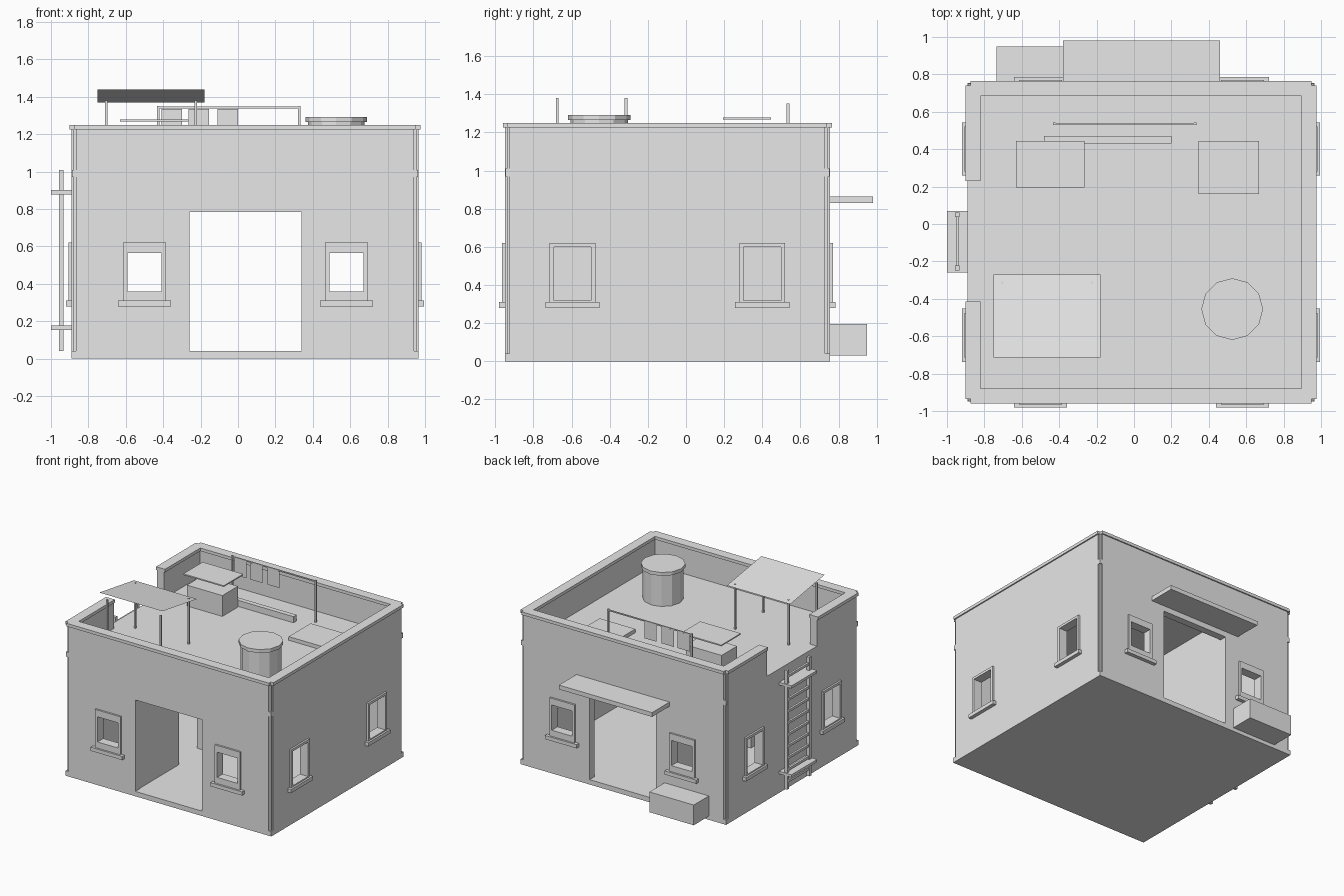
import bpy, bmesh
from mathutils import Matrix, Vector

default = bpy.data.objects.get("Cube")
if default:
    bpy.data.objects.remove(default, do_unlink=True)

plaster = bpy.data.materials.new("light_grey")
plaster.use_nodes = True
GREY = (0.8, 0.8, 0.8, 1)
plaster.diffuse_color = GREY
plaster.node_tree.nodes["Principled BSDF"].inputs["Base Color"].default_value = GREY


def finish(name, bm):
    mesh = bpy.data.meshes.new(name)
    bm.to_mesh(mesh)
    bm.free()
    mesh.materials.append(plaster)
    ob = bpy.data.objects.new(name, mesh)
    bpy.context.scene.collection.objects.link(ob)
    return ob


def box(name, x, y, z):
    """Box from (min, max) pairs."""
    bm = bmesh.new()
    size = Vector((x[1] - x[0], y[1] - y[0], z[1] - z[0]))
    mid = Vector((sum(x), sum(y), sum(z))) / 2
    bmesh.ops.create_cube(bm, size=1, matrix=Matrix.Translation(mid) @ Matrix.Diagonal(size).to_4x4())
    return finish(name, bm)


def cylinder(name, centre, radius, z, sides=12):
    bm = bmesh.new()
    bmesh.ops.create_cone(bm, cap_ends=True, segments=sides, radius1=radius, radius2=radius,
                          depth=z[1] - z[0],
                          matrix=Matrix.Translation((*centre, sum(z) / 2)))
    return finish(name, bm)


def sheet(name, corners):
    bm = bmesh.new()
    bm.faces.new([bm.verts.new(c) for c in corners])
    return finish(name, bm)


def carve(ob, cuts):
    """Subtract boxes from an object and discard the cutters."""
    for cut in cuts:
        cutter = box("cutter", *cut)
        cutter.hide_render = True
        mod = ob.modifiers.new("cut", "BOOLEAN")
        mod.operation, mod.solver, mod.object = "DIFFERENCE", "EXACT", cutter
        bpy.context.view_layer.objects.active = ob
        bpy.ops.object.modifier_apply(modifier=mod.name)
        bpy.data.objects.remove(cutter, do_unlink=True)


# Main dimensions
X, Y = (-0.89, 0.965), (-0.95, 0.755)
FLOOR, ROOF, TOP = 0.04, 1.01, 1.25
THICK, LIP, NOTCH = 0.06, 0.01, 0.025


def grow(span, d):
    return (span[0] - d, span[1] + d)


def corner_cuts(xs, ys, z, n):
    return [(grow((x, x), n), grow((y, y), n), z) for x in xs for y in ys]


IN_X, IN_Y = grow(X, -THICK), grow(Y, -THICK)
DOOR = (-0.26, 0.34)
LADDER_GAP = (-0.415, 0.23)
FRONT_WINDOWS = (-0.5, 0.58)
SIDE_WINDOWS = (-0.595, 0.4)

# Lower walls with room, doorways and window openings
walls = box("walls", X, Y, (0, ROOF))
cuts = [(IN_X, IN_Y, (FLOOR, 0.95)), (DOOR, (-2, 2), (FLOOR, 0.785))]
cuts += [(grow((c, c), 0.092), (-2, 2), (0.36, 0.565)) for c in FRONT_WINDOWS]
cuts += [((-2, 2), grow((c, c), 0.098), (0.32, 0.6)) for c in SIDE_WINDOWS]
carve(walls, cuts + corner_cuts(X, Y, (FLOOR, 2), NOTCH))

# Parapet and its coping, open where the ladder arrives
gap = ((-2, -0.7), LADDER_GAP, (ROOF - 0.5, 2))
parapet = box("parapet", X, Y, (ROOF, TOP - 0.025))
carve(parapet, [(IN_X, IN_Y, (0, 2)), gap] + corner_cuts(X, Y, (0, 2), NOTCH))
OUT_X, OUT_Y = grow(X, LIP), grow(Y, LIP)
coping = box("coping", OUT_X, OUT_Y, (TOP - 0.025, TOP))
carve(coping, [(grow(IN_X, -LIP), grow(IN_Y, -LIP), (0, 2)), gap]
      + corner_cuts(OUT_X, OUT_Y, (0, 2), NOTCH))

# Corner trims set into the notches
for sx, x in zip((1, -1), X):
    for sy, y in zip((1, -1), Y):
        def trim(name, inset, z):
            box(name, sorted((x + sx * inset, x + sx * 0.03)),
                sorted((y + sy * inset, y + sy * 0.03)), z)
        trim("corner_trim", 0.01, (FLOOR, TOP - 0.025))
        trim("corner_cap", 0.003, (0.97, ROOF))

# Inner partition with a passage
PART_X = (-0.32, -0.265)
box("partition_front", PART_X, (IN_Y[0], -0.38), (FLOOR, 0.95))
box("partition_back", PART_X, (-0.07, IN_Y[1]), (FLOOR, 0.95))


# Window surrounds and sills on all four sides
def window(centre, side, along_x, half, opening):
    wall = (Y if along_x else X)[side]
    out = 1 if side else -1

    def part(name, a, depth, z):
        d = sorted((wall - out * 0.01, wall + out * depth))
        a = (centre + a[0], centre + a[1])
        return box(name, a, d, z) if along_x else box(name, d, a, z)
    outer = half + 0.022
    part("window_frame_side", (-outer, -half), 0.015, (0.31, 0.62))
    part("window_frame_side", (half, outer), 0.015, (0.31, 0.62))
    part("window_frame_top", (-half, half), 0.015, (opening[1], 0.62))
    part("window_frame_bottom", (-half, half), 0.015, (0.31, opening[0]))
    part("window_sill", (-0.142, 0.142), 0.03, (0.28, 0.31))


for side in (0, 1):
    for c in FRONT_WINDOWS:
        window(c, side, True, 0.092, (0.36, 0.565))
    for c in SIDE_WINDOWS:
        window(c, side, False, 0.098, (0.32, 0.6))

# Back awning and crate
box("back_awning", (-0.38, 0.46), (Y[1], 0.98), (0.83, 0.865))
box("back_crate", (-0.735, -0.335), (Y[1], 0.95), (0.03, 0.195))

# Ladder
for y in (-0.235, 0.05):
    box("ladder_rail", (-0.957, -0.932), grow((y, y), 0.0125), (0.04, ROOF))
for i in range(10):
    z = 0.1 + i * 0.095
    box("ladder_rung", (-0.953, -0.936), (-0.235, 0.05), grow((z, z), 0.01))
for z in (0.165, 0.89):
    box("ladder_bracket", (-1, X[0]), (-0.26, 0.07), grow((z, z), 0.011))

# Sun canopy on four posts
sheet("canopy", [(-0.75, -0.715, 1.44), (-0.18, -0.715, 1.44),
                 (-0.18, -0.27, 1.37), (-0.75, -0.27, 1.37)])
for x in (-0.705, -0.225):
    for y in (-0.675, -0.315):
        box("canopy_post", grow((x, x), 0.007), grow((y, y), 0.007), (ROOF, 1.38))

# Washing line with hanging cloths
for x in (-0.427, 0.327):
    box("line_post", grow((x, x), 0.006), (0.528, 0.542), (ROOF, 1.352))
box("washing_line", (-0.427, 0.327), (0.53, 0.54), (1.338, 1.347))
for x in (-0.41, -0.265, -0.11):
    sheet("cloth", [(x, 0.535, 1.2), (x + 0.11, 0.535, 1.2),
                    (x + 0.11, 0.535, 1.335), (x, 0.535, 1.335)])

# Water tank
cylinder("water_tank", (0.525, -0.455), 0.152, (ROOF, 1.27))
cylinder("tank_lid", (0.525, -0.455), 0.165, (1.265, 1.293))

# Rooftop box with raised cover, beam and hatch
box("roof_box", (-0.615, -0.295), (0.22, 0.42), (ROOF, 1.18))
box("box_cover", (-0.63, -0.265), (0.195, 0.445), (1.268, 1.278))
box("roof_beam", (-0.48, 0.2), (0.43, 0.47), (ROOF, 1.06))
box("roof_hatch", (0.345, 0.667), (0.16, 0.443), (ROOF, 1.04))
